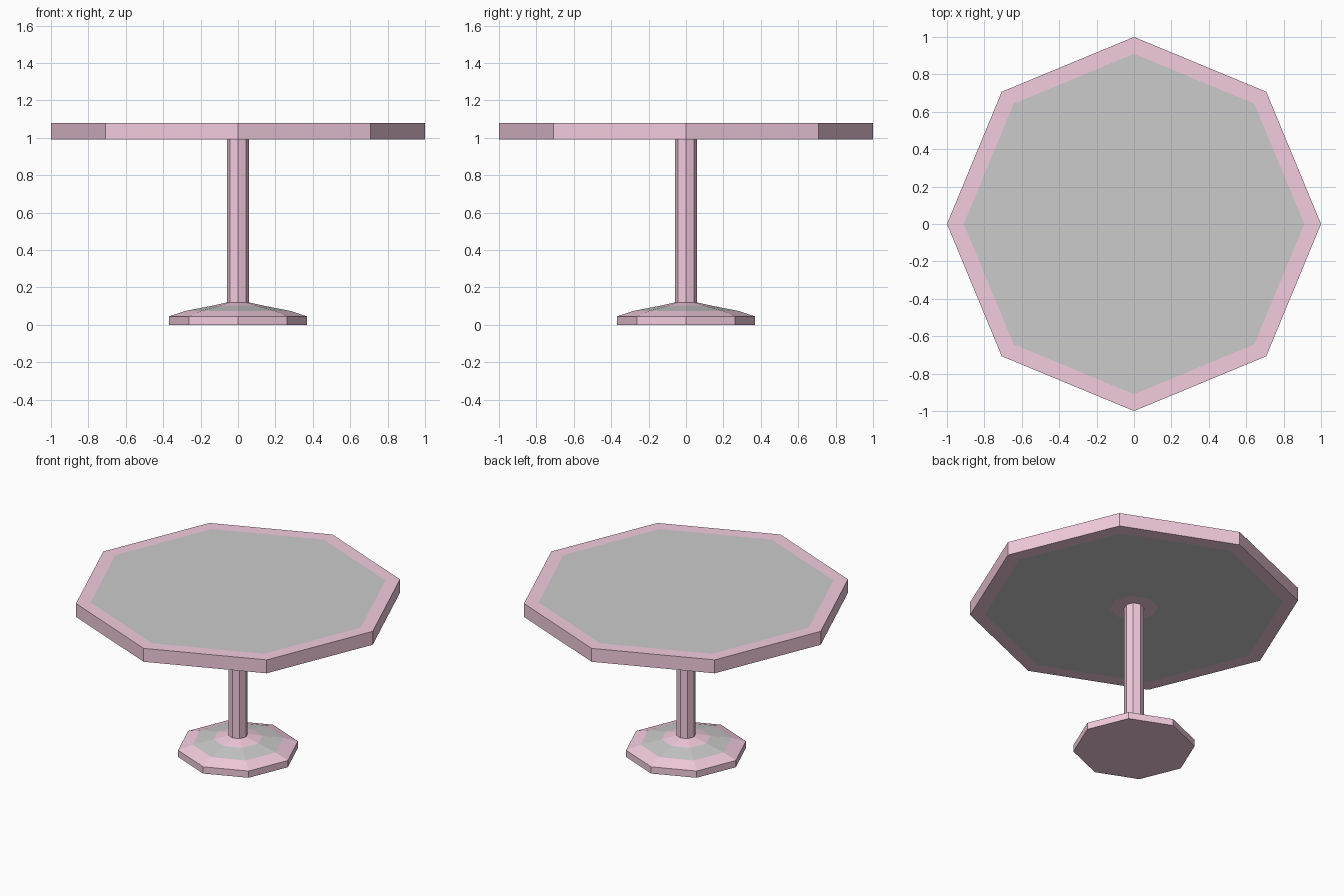
import bpy, bmesh, math

if "Cube" in bpy.data.objects:
    bpy.data.objects.remove(bpy.data.objects["Cube"])

SIDES = 8


def material(name, rgb):
    m = bpy.data.materials.new(name)
    m.diffuse_color = (*rgb, 1)
    m.use_nodes = True
    m.node_tree.nodes["Principled BSDF"].inputs["Base Color"].default_value = m.diffuse_color
    return m


PINK = material("pink", (0.90, 0.60, 0.73))
GREY = material("grey", (0.8, 0.8, 0.8))


def lathe(name, profile, grey_bands=(), cap_bottom=None, cap_top=None):
    """Turn a (radius, z) profile, listed bottom to top, into an octagonal solid."""
    bm = bmesh.new()
    rings = []
    for r, z in profile:
        angles = [2 * math.pi * i / SIDES for i in range(SIDES)]
        rings.append([bm.verts.new((r * math.cos(a), r * math.sin(a), z)) for a in angles])
    for k, (lo, hi) in enumerate(zip(rings, rings[1:])):
        for i in range(SIDES):
            j = (i + 1) % SIDES
            f = bm.faces.new((lo[i], lo[j], hi[j], hi[i]))
            f.material_index = 1 if k in grey_bands else 0
    if cap_bottom is not None:
        bm.faces.new(rings[0][::-1]).material_index = cap_bottom
    if cap_top is not None:
        bm.faces.new(rings[-1]).material_index = cap_top
    mesh = bpy.data.meshes.new(name)
    mesh.materials.append(PINK)
    mesh.materials.append(GREY)
    bm.to_mesh(mesh)
    bm.free()
    obj = bpy.data.objects.new(name, mesh)
    bpy.context.collection.objects.link(obj)
    return obj


# Flared foot with a grey ring
lathe("foot", [(0.37, 0), (0.37, 0.045), (0.28, 0.075), (0.15, 0.10), (0.06, 0.12)],
      grey_bands={2 - 0}, cap_bottom=0)

# Column
lathe("column", [(0.06, 0.12), (0.06, 0.99)])

# Tabletop with grey inlays above and below
lathe("tabletop", [(0.06, 0.99), (0.147, 0.99), (0.91, 0.99), (1, 0.99), (1, 1.08), (0.91, 1.08)],
      grey_bands={1}, cap_top=1)
